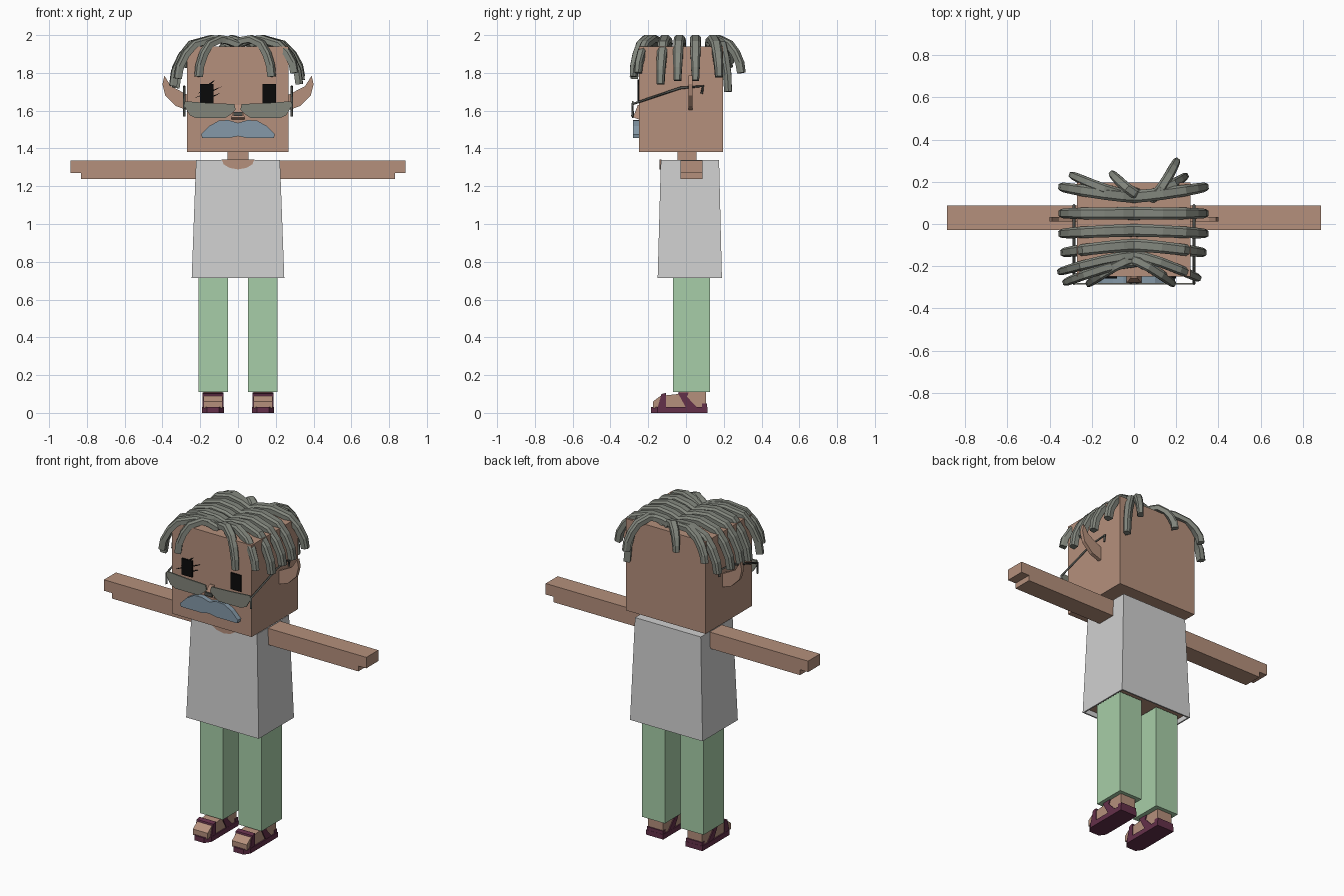
import bpy, bmesh
from mathutils import Vector

cube = bpy.data.objects.get("Cube")
if cube:
    bpy.data.objects.remove(cube, do_unlink=True)


def material(name, rgb):
    lin = [(c / 255 / 12.92) if c < 11 else ((c / 255 + 0.055) / 1.055) ** 2.4 for c in rgb]
    m = bpy.data.materials.new(name)
    m.use_nodes = True
    m.diffuse_color = (*lin, 1)
    m.node_tree.nodes["Principled BSDF"].inputs["Base Color"].default_value = (*lin, 1)
    return m


SKIN = material("skin", (181, 144, 124))
SHIRT = material("shirt_grey", (208, 208, 208))
PANTS = material("pants_green", (167, 206, 168))
HAIR = material("hair_grey", (130, 134, 125))
LENS = material("lens_grey", (130, 133, 122))
FRAME = material("frame_dark_grey", (80, 82, 78))
BLUE = material("moustache_blue", (133, 153, 168))
BLACK = material("eye_black", (10, 10, 10))
PLUM = material("sandal_plum", (100, 48, 74))


def finish(name, bm, *mats):
    bmesh.ops.recalc_face_normals(bm, faces=bm.faces)
    mesh = bpy.data.meshes.new(name)
    bm.to_mesh(mesh)
    bm.free()
    for m in mats:
        mesh.materials.append(m)
    ob = bpy.data.objects.new(name, mesh)
    bpy.context.collection.objects.link(ob)
    return ob


def loft(name, rings, *mats):
    """Skin a closed body through rings of equal length."""
    bm = bmesh.new()
    vs = [[bm.verts.new(p) for p in ring] for ring in rings]
    n = len(vs[0])
    for a, b in zip(vs, vs[1:]):
        for i in range(n):
            j = (i + 1) % n
            bm.faces.new((a[i], a[j], b[j], b[i]))
    bm.faces.new(vs[0])
    bm.faces.new(vs[-1])
    return finish(name, bm, *mats)


def prism(name, axis, pts, lo, hi, mat):
    """Extrude a 2D outline along an axis."""
    def place(p, d):
        c = list(p)
        c.insert("xyz".index(axis), d)
        return c
    return loft(name, [[place(p, d) for p in pts] for d in (lo, hi)], mat)


def box(name, x, y, z, mat):
    pts = [(x[0], y[0]), (x[1], y[0]), (x[1], y[1]), (x[0], y[1])]
    return prism(name, "z", pts, z[0], z[1], mat)


def pair(ob):
    """Add the mirrored right-hand copy of a left-hand part."""
    base = ob.name
    ob.name = "left_" + base
    bm = bmesh.new()
    bm.from_mesh(ob.data)
    for v in bm.verts:
        v.co.x *= -1
    finish("right_" + base, bm, *ob.data.materials)


def bar(name, path, r, mat):
    """Thin square wire along a path."""
    cu = bpy.data.curves.new(name, "CURVE")
    cu.dimensions = "3D"
    cu.bevel_depth, cu.bevel_resolution, cu.use_fill_caps = r, 0, True
    sp = cu.splines.new("POLY")
    sp.points.add(len(path) - 1)
    for p, co in zip(sp.points, path):
        p.co = (*co, 1)
    cu.materials.append(mat)
    ob = bpy.data.objects.new(name, cu)
    bpy.context.collection.objects.link(ob)


# Head, neck, ears, nose
box("head", (-0.27, 0.267), (-0.25, 0.197), (1.38, 1.94), SKIN)
box("neck", (-0.055, 0.055), (-0.045, 0.055), (1.3, 1.39), SKIN)
pair(prism("ear", "y", [(0.26, 1.6), (0.33, 1.625), (0.385, 1.68), (0.4, 1.74),
                        (0.39, 1.785), (0.355, 1.73), (0.26, 1.68)], 0.012, 0.034, SKIN))
loft("nose", [[(-0.035, -0.24, 1.55), (0.035, -0.24, 1.55), (0.035, -0.28, 1.565), (-0.035, -0.28, 1.565)],
              [(-0.015, -0.24, 1.63), (0.015, -0.24, 1.63), (0.015, -0.255, 1.63), (-0.015, -0.255, 1.63)]], SKIN)

# Eyes, the right one with slanted lashes
pair(prism("eye", "y", [(0.13, 1.64), (0.2, 1.64), (0.2, 1.74), (0.13, 1.74)], -0.258, -0.249, BLACK))
for i, (x0, z0, x1, z1) in enumerate([(-0.235, 1.665, -0.08, 1.73), (-0.2, 1.65, -0.09, 1.695),
                                      (-0.21, 1.69, -0.12, 1.765)]):
    prism(f"lash_{i}", "y", [(x0, z0), ((x0 + x1) / 2, z0 + 0.025), (x1, z1), ((x0 + x1) / 2, z1 - 0.03)],
          -0.258, -0.249, BLACK)

# Moustache
prism("moustache", "y", [(0, 1.535), (0.05, 1.55), (0.1, 1.548), (0.15, 1.52), (0.195, 1.475), (0.19, 1.455),
                         (0.05, 1.455), (0, 1.465), (-0.05, 1.455), (-0.19, 1.455), (-0.195, 1.475),
                         (-0.15, 1.52), (-0.1, 1.548), (-0.05, 1.55)], -0.28, -0.248, BLUE)

# Glasses
pair(prism("lens", "y", [(0.012, 1.605), (0.02, 1.635), (0.15, 1.64), (0.28, 1.65), (0.288, 1.63),
                         (0.255, 1.575), (0.22, 1.56), (0.07, 1.56), (0.045, 1.575)], -0.287, -0.279, LENS))
box("glasses_bridge", (-0.025, 0.025), (-0.288, -0.278), (1.572, 1.592), FRAME)
for side, s in (("left", 1), ("right", -1)):
    x = 0.285 * s
    bar(side + "_glasses_arm", [(x, -0.283, 1.57), (x, -0.283, 1.635), (x, -0.03, 1.72),
                                (x, 0.09, 1.73), (x, 0.083, 1.69)], 0.007, FRAME)


# Hair locs: arc from the parting, then hang down to a tapered tip
def loc(name, start, end, tip_z, width=0.06):
    (x0, y0), (x1, y1) = start, end
    side = Vector((y0 - y1, x1 - x0, 0)).normalized()
    path = []
    for f, z in [(0, 1.95), (0.18, 1.972), (0.42, 1.981), (0.72, 1.953)]:
        path.append(Vector((x0 + (x1 - x0) * f, y0 + (y1 - y0) * f ** 1.4, z)))
    for f, drop in [(0.87, 0.3), (0.97, 0.66), (1, 1)]:
        path.append(Vector((x0 + (x1 - x0) * f, y0 + (y1 - y0) * f ** 1.4, 1.953 + (tip_z - 1.953) * drop)))
    rings = []
    for i, p in enumerate(path):
        along = (path[min(i + 1, len(path) - 1)] - path[max(i - 1, 0)]).normalized()
        up = side.cross(along).normalized()
        if up.z < 0:
            up = -up
        w = width / 2 * (1 - 0.35 * (i / 6) ** 2)
        t = 0.019
        rings.append([p + side * w * a + up * t * b for a, b in
                      ((-1, -1), (1, -1), (1, 0.4), (0.6, 1), (-0.6, 1), (-1, 0.4))])
    loft(name, rings, HAIR)


rows = [(0.13, 0.175, 0.335, 1.78), (0.05, 0.05, 0.335, 1.76), (-0.03, -0.045, 0.335, 1.76),
        (-0.1, -0.135, 0.325, 1.74)]
for i, (y0, y1, x1, z) in enumerate(rows):
    loc(f"left_loc_{i}", (-0.01, y0), (x1, y1), z)
    loc(f"right_loc_{i}", (0.01, y0), (-x1 - 0.005, y1), z - 0.02)
loose = [((0, -0.15), (0.3, -0.255), 1.8), ((-0.01, -0.17), (0.18, -0.28), 1.78),
         ((0, -0.15), (-0.345, -0.225), 1.73), ((0, -0.18), (-0.32, -0.275), 1.77),
         ((-0.01, -0.17), (-0.21, -0.28), 1.78),
         ((0.08, 0.12), (0.2, 0.295), 1.8), ((0.05, 0.13), (0.24, 0.225), 1.7),
         ((-0.03, 0.14), (-0.29, 0.23), 1.83), ((0.02, 0.14), (-0.1, 0.235), 1.85)]
for i, (a, b, z) in enumerate(loose):
    loc(f"loose_loc_{i}", a, b, z, 0.05)

# Shirt: tapered body with a hollow hem showing skin inside
shirt = loft("shirt", [[(-0.245, -0.15, 0.715), (0.245, -0.15, 0.715), (0.245, 0.19, 0.715), (-0.245, 0.19, 0.715)],
                       [(-0.222, -0.133, 1.34), (0.222, -0.133, 1.34), (0.222, 0.175, 1.34), (-0.222, 0.175, 1.34)]],
             SHIRT, SKIN)
bm = bmesh.new()
bm.from_mesh(shirt.data)
bottom = min(bm.faces, key=lambda f: f.calc_center_median().z)
bmesh.ops.inset_region(bm, faces=[bottom], thickness=0.012)
inner = bmesh.ops.extrude_discrete_faces(bm, faces=[bottom])["faces"][0]
for v in inner.verts:
    v.co.z += 0.03
inner.material_index = 1
bm.to_mesh(shirt.data)
bm.free()
prism("neckline", "y", [(-0.088, 1.342), (-0.075, 1.315), (-0.045, 1.297), (0, 1.289), (0.045, 1.297),
                        (0.075, 1.315), (0.088, 1.342)], -0.139, -0.131, SKIN)

# Arms with a stepped hand
pair(prism("arm", "y", [(0.2, 1.237), (0.832, 1.237), (0.832, 1.27), (0.886, 1.27), (0.886, 1.337), (0.2, 1.337)],
           -0.028, 0.088, SKIN))

# Legs, feet and sandals
pair(box("trouser_leg", (0.053, 0.208), (-0.07, 0.128), (0.11, 0.74), PANTS))
pair(prism("foot", "x", [(-0.175, 0.025), (-0.175, 0.06), (-0.135, 0.09), (-0.04, 0.1), (-0.03, 0.13),
                         (0.105, 0.13), (0.105, 0.025)], 0.082, 0.182, SKIN))
pair(prism("sandal_sole", "z", [(0.075, 0.113), (0.19, 0.113), (0.19, -0.15), (0.165, -0.185), (0.1, -0.185),
                                (0.075, -0.15)], 0, 0.03, PLUM))
pair(prism("toe_strap", "x", [(-0.15, 0.028), (-0.105, 0.028), (-0.105, 0.106), (-0.13, 0.1)], 0.076, 0.188, PLUM))
pair(prism("ankle_strap", "x", [(0, 0.028), (0.06, 0.028), (0.005, 0.085), (0.015, 0.109), (-0.045, 0.109)],
           0.076, 0.188, PLUM))
pair(box("heel_strap", (0.078, 0.186), (0.085, 0.112), (0.025, 0.05), PLUM))
